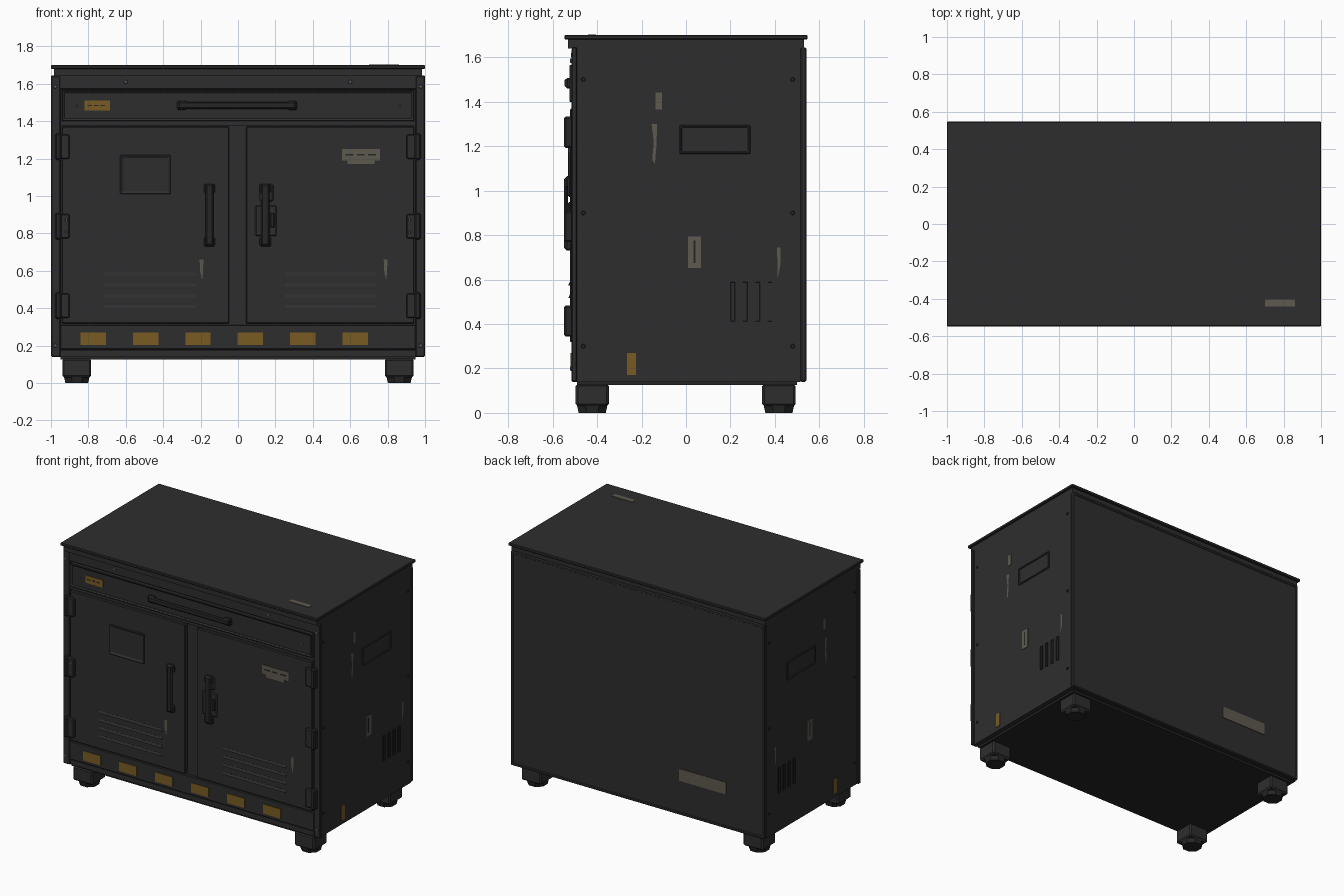
import bpy, bmesh, math
from mathutils import Vector

if "Cube" in bpy.data.objects:
    bpy.data.objects.remove(bpy.data.objects["Cube"])


def mat(name, col):
    m = bpy.data.materials.new(name)
    m.diffuse_color = (*col, 1)
    m.use_nodes = True
    m.node_tree.nodes["Principled BSDF"].inputs["Base Color"].default_value = m.diffuse_color
    return m


BODY = mat("charcoal paint", (0.027, 0.027, 0.027))
DARK = mat("black fittings", (0.019, 0.019, 0.019))
AMBER = mat("amber marking", (0.19, 0.105, 0.017))
PALE = mat("pale label", (0.11, 0.1, 0.078))
STEEL = mat("bolt steel", (0.09, 0.09, 0.09))


def finish(bm, name, m):
    me = bpy.data.meshes.new(name)
    bm.to_mesh(me)
    bm.free()
    me.materials.append(m)
    ob = bpy.data.objects.new(name, me)
    bpy.context.collection.objects.link(ob)
    return ob


def box(name, x, y, z, m=BODY, bevel=0.0, inset=None):
    """Box from ranges; inset=(direction, width, depth) sinks a panel in one face."""
    bm = bmesh.new()
    bmesh.ops.create_cube(bm, size=1)
    for v in bm.verts:
        v.co = Vector([(r[0] + r[1]) / 2 + c * abs(r[1] - r[0]) for r, c in zip((x, y, z), v.co)])
    bm.normal_update()
    if inset:
        d, width, depth = inset
        f = max(bm.faces, key=lambda f: f.normal.dot(Vector(d)))
        bmesh.ops.inset_region(bm, faces=[f], thickness=width)
        r = bmesh.ops.inset_region(bm, faces=[f], thickness=0.004, depth=-depth)
    ob = finish(bm, name, m)
    if bevel:
        b = ob.modifiers.new("edge", "BEVEL")
        b.width, b.segments, b.limit_method = bevel, 1, 'ANGLE'
        b.angle_limit = math.radians(60)
    return ob


def bolt(name, pos, axis, m=STEEL, r=0.011, h=0.006):
    bm = bmesh.new()
    bmesh.ops.create_cone(bm, cap_ends=True, segments=8, radius1=r, radius2=r * 0.8, depth=h)
    ob = finish(bm, name, m)
    ob.rotation_euler = Vector(axis).to_track_quat('Z', 'Y').to_euler()
    ob.location = Vector(pos) + Vector(axis) * h / 2


def sliver(name, pts, s):
    """Tapered scratch on a side (s = +-1) or on the front (s = 0)."""
    bm = bmesh.new()
    vs = [bm.verts.new((s * 0.988, a, z) if s else (a, -0.524, z)) for a, z in pts]
    f = bm.faces.new(vs)
    bm.normal_update()
    if f.normal.dot(Vector((s, 0 if s else -1, 0))) < 0:
        f.normal_flip()
    finish(bm, name, PALE)


FRONT = (0, -1, 0)

# Carcass, worktop, plinth and back panel
box("carcass", (-0.985, 0.985), (-0.495, 0.515), (0.14, 1.645))
box("base_plinth", (-0.95, 0.95), (-0.49, 0.5), (0.125, 0.14), DARK)
box("back_panel", (-0.985, 0.985), (0.515, 0.542), (0.14, 1.645), BODY, 0.006, ((0, 1, 0), 0.025, 0.004))
box("top_neck", (-0.985, 0.985), (-0.53, 0.53), (1.64, 1.682))
box("worktop", (-1, 1), (-0.547, 0.547), (1.68, 1.7), BODY, 0.004)
box("top_label", (0.7, 0.86), (-0.44, -0.405), (1.699, 1.703), PALE)
box("back_label", (-0.69, -0.325), (0.536, 0.542), (0.38, 0.465), PALE)

# Front frame
box("top_rail", (-1, 1), (-0.512, -0.49), (1.57, 1.645), BODY, 0.004)
box("middle_rail", (-0.95, 0.95), (-0.51, -0.49), (1.375, 1.4))
box("kick_rail", (-0.95, 0.95), (-0.515, -0.49), (0.18, 0.31), BODY, 0.004)
box("bottom_lip", (-0.95, 0.95), (-0.505, -0.49), (0.14, 0.175))
for s in (-1, 1):
    box("corner_post", (s * 0.95, s * 1.0), (-0.515, -0.49), (0.14, 1.64), BODY, 0.005)
    bolt("post_bolt", (s * 0.977, -0.515, 1.585), FRONT)
    bolt("post_bolt", (s * 0.977, -0.515, 0.2), FRONT)
    bolt("rail_bolt", (s * 0.6, -0.512, 1.61), FRONT)
    bolt("drawer_bolt", (s * 0.865, -0.517, 1.482), FRONT, STEEL, 0.007)
for i in range(6):
    x = -0.842 + i * 0.28
    box("hazard_block", (x, x + 0.136), (-0.52, -0.51), (0.203, 0.27), AMBER)

# Drawer with pull bar and tag
box("drawer_front", (-0.942, 0.942), (-0.525, -0.49), (1.4, 1.565), BODY, 0.004, (FRONT, 0.012, 0.008))
box("drawer_pull", (-0.32, 0.31), (-0.547, -0.532), (1.465, 1.503), DARK, 0.007)
for x in (-0.3, 0.29):
    box("pull_foot", (x - 0.025, x + 0.025), (-0.54, -0.51), (1.46, 1.508), DARK, 0.006)
box("drawer_tag", (-0.82, -0.685), (-0.521, -0.515), (1.457, 1.51), AMBER)
for i in range(3):
    x = -0.805 + i * 0.035
    box("tag_dash", (x, x + 0.024), (-0.523, -0.519), (1.48, 1.487), DARK)

# Doors with louvres
for name, a, b in (("left_door", -0.942, -0.047), ("right_door", 0.043, 0.942)):
    box(name, (a, b), (-0.522, -0.49), (0.318, 1.37), BODY, 0.005)
for a, b in ((-0.715, -0.225), (0.25, 0.74)):
    for i in range(4):
        z = 0.4 + i * 0.058
        lv = box("door_louvre", (a, b), (-0.53, -0.51), (z, z + 0.016), BODY)
        for v in lv.data.vertices:  # slope the upper edge back into the door
            if v.co.z > z + 0.01 and v.co.y < -0.52:
                v.co.y = -0.523

# Door window, handles and latch
box("door_window", (-0.63, -0.36), (-0.531, -0.515), (1.01, 1.22), BODY, 0.008, (FRONT, 0.014, 0.007))
for x0, x1 in ((-0.174, -0.132), (0.124, 0.168)):
    box("door_handle", (x0, x1), (-0.548, -0.532), (0.735, 1.06), DARK, 0.008)
    for z in (0.755, 1.04):
        box("handle_foot", (x0 - 0.008, x1 + 0.008), (-0.542, -0.51), (z - 0.025, z + 0.025), DARK, 0.007)
box("latch_plate", (0.092, 0.207), (-0.53, -0.515), (0.785, 0.95), BODY, 0.006)
box("latch_cap", (0.115, 0.19), (-0.534, -0.515), (0.97, 1.065), BODY, 0.01)
box("latch_block", (0.172, 0.195), (-0.54, -0.515), (0.83, 0.91), DARK, 0.004)

# Door label and scratches
box("door_label", (0.555, 0.76), (-0.526, -0.52), (1.19, 1.252), PALE)
box("door_label_tail", (0.585, 0.73), (-0.526, -0.52), (1.17, 1.19), PALE)
for i in range(3):
    x = 0.575 + i * 0.06
    box("label_dash", (x, x + 0.042), (-0.528, -0.524), (1.217, 1.225), DARK)
for x in (-0.195, 0.789):
    sliver("door_scratch", [(x - 0.01, 0.66), (x + 0.01, 0.66), (x + 0.008, 0.59), (x + 0.003, 0.55), (x - 0.008, 0.6)], 0)

# Hinges
for s in (-1, 1):
    for z in (1.263, 0.838, 0.413):
        box("hinge_leaf", (s * 0.9, s * 0.965), (-0.54, -0.505), (z - 0.065, z + 0.065), BODY, 0.006)
        box("hinge_barrel", (s * 0.945, s * 0.978), (-0.549, -0.505), (z - 0.07, z + 0.07), DARK, 0.008)
        if z == 0.838:
            for dz in (-0.03, 0.035):
                bolt("hinge_bolt", (s * 0.917, -0.54, z + dz), FRONT, STEEL, 0.008)

# Side details, mirrored
for s in (-1, 1):
    def plate(name, y, z, m, t=0.004):
        return box(name, (s * 0.982, s * (0.985 + t)), y, z, m)
    for i in range(4):
        y = 0.198 + i * 0.056
        box("vent_slot", (s * 0.975, s * 0.991), (y, y + 0.024), (0.41, 0.59), BODY, 0, ((s, 0, 0), 0.003, 0.012))
    box("side_grip", (s * 0.975, s * 0.992), (-0.03, 0.29), (1.165, 1.295), BODY, 0.004, ((s, 0, 0), 0.014, 0.014))
    plate("side_label", (0.01, 0.068), (0.652, 0.793), PALE)
    plate("label_stroke", (0.034, 0.042), (0.675, 0.775), DARK, 0.006)
    plate("side_patch", (-0.137, -0.107), (1.365, 1.442), PALE)
    plate("side_hazard", (-0.265, -0.224), (0.17, 0.27), AMBER)
    sliver("side_scratch", [(-0.155, 1.3), (-0.13, 1.3), (-0.133, 1.2), (-0.14, 1.12), (-0.152, 1.14), (-0.145, 1.22)], s)
    sliver("side_scratch", [(0.41, 0.745), (0.426, 0.745), (0.424, 0.66), (0.412, 0.605)], s)
    for y in (-0.462, 0.48):
        for z in (0.3, 0.9, 1.5):
            bolt("side_bolt", (s * 0.985, y, z), (s, 0, 0), DARK, 0.01)

# Feet: square block over an eight-sided pad
for x in (-0.862, 0.862):
    for y in (-0.422, 0.418):
        box("foot_block", (x - 0.077, x + 0.077), (y - 0.075, y + 0.075), (0.03, 0.13), BODY, 0.01)
        bm = bmesh.new()
        bmesh.ops.create_cone(bm, cap_ends=True, segments=8, radius1=0.066, radius2=0.074, depth=0.034)
        pad = finish(bm, "foot_pad", DARK)
        pad.location = (x, y, 0.017)
        pad.rotation_euler.z = math.pi / 8
